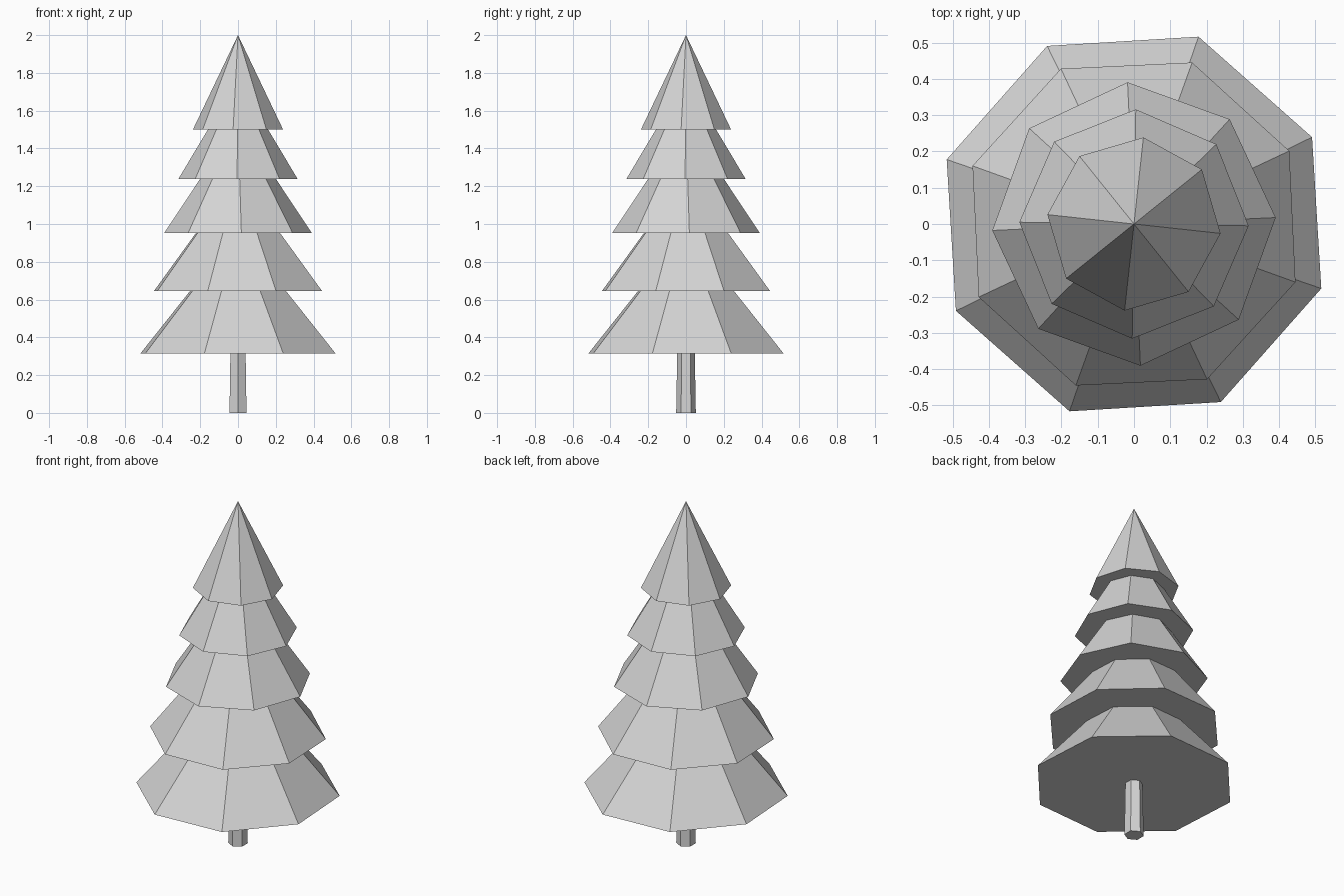
import bpy
import math

cube = bpy.data.objects.get("Cube")
if cube:
    bpy.data.objects.remove(cube, do_unlink=True)

grey = bpy.data.materials.new("light_grey")
grey.use_nodes = True
colour = (0.66, 0.66, 0.66, 1.0)
grey.diffuse_color = colour
grey.node_tree.nodes["Principled BSDF"].inputs["Base Color"].default_value = colour


def add_cone(name, sides, radius, top_radius, base, top, turn):
    """Flat-sided cone with its first corner turned from +x by the given degrees."""
    bottom = [(radius * math.cos(a), radius * math.sin(a), base)
              for a in (math.radians(turn) + math.tau * i / sides for i in range(sides))]
    faces = [tuple(reversed(range(sides)))]
    if top_radius:
        k = top_radius / radius
        verts = bottom + [(x * k, y * k, top) for x, y, _ in bottom]
        faces += [(i, (i + 1) % sides, sides + (i + 1) % sides, sides + i)
                  for i in range(sides)]
        faces.append(tuple(range(sides, 2 * sides)))
    else:
        verts = bottom + [(0, 0, top)]
        faces += [(i, (i + 1) % sides, sides) for i in range(sides)]
    mesh = bpy.data.meshes.new(name)
    mesh.from_pydata(verts, [], faces)
    mesh.materials.append(grey)
    obj = bpy.data.objects.new(name, mesh)
    bpy.context.collection.objects.link(obj)
    return obj


# Six-sided trunk, tapering slightly up into the lowest branches
add_cone("trunk", 6, 0.052, 0.045, 0.0, 0.4, 30)

# Overlapping branch tiers: radius, base height, tip height, turn
tiers = [
    (0.546, 0.315, 0.965, 26.0),
    (0.473, 0.645, 1.26, 25.2),
    (0.391, 0.953, 1.54, 2.6),
    (0.316, 1.238, 1.767, -0.9),
    (0.240, 1.50, 2.0, -6.2),
]
for n, (radius, base, tip, turn) in enumerate(tiers, 1):
    add_cone(f"branch_tier_{n}", 8, radius, 0, base, tip, turn)
